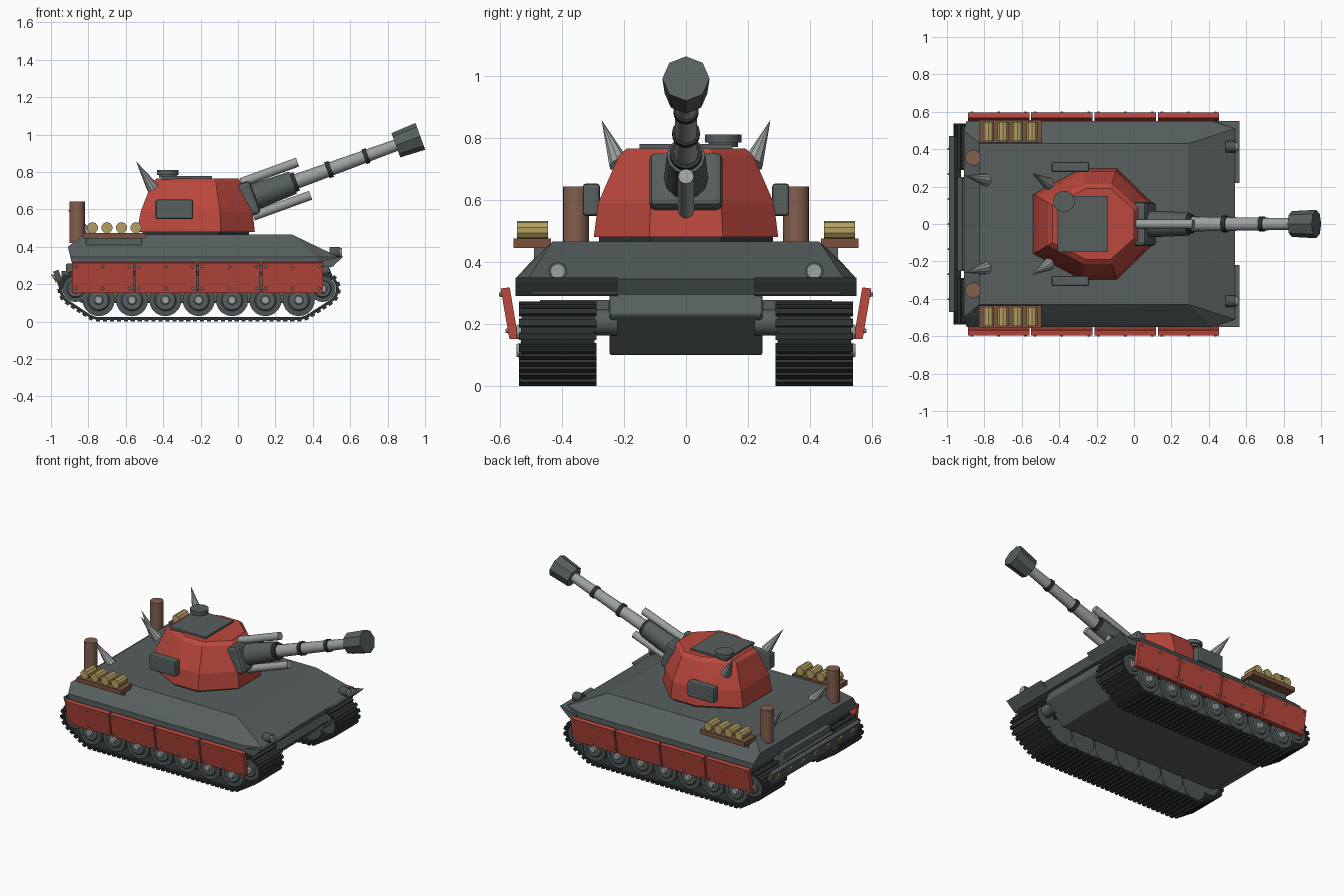
import bpy, bmesh, math
from mathutils import Vector, Matrix

if "Cube" in bpy.data.objects:
    bpy.data.objects.remove(bpy.data.objects["Cube"])


def material(name, *rgb):
    m = bpy.data.materials.new(name)
    m.diffuse_color = (*rgb, 1)
    m.use_nodes = True
    m.node_tree.nodes["Principled BSDF"].inputs["Base Color"].default_value = m.diffuse_color
    return m


GREY = material("armour grey", .095, .115, .113)
RED = material("red paint", .50, .065, .047)
STEEL = material("light steel", .33, .36, .35)
DARK = material("dark track", .026, .032, .032)
WHEEL = material("wheel grey", .075, .09, .09)
BROWN = material("brown pipe", .23, .115, .075)
WOOD = material("tray wood", .20, .085, .05)
TAN = material("tan canister", .46, .35, .12)


def box(bm, c, size, rot=None):
    m = Matrix.Translation(c) @ (rot or Matrix()) @ Matrix.Diagonal((*size, 1))
    bmesh.ops.create_cube(bm, size=1, matrix=m)


def tube(bm, p, q, r1, r2=None, n=16):
    p, q = Vector(p), Vector(q)
    m = Matrix.Translation((p + q) / 2) @ (q - p).to_track_quat('Z', 'Y').to_matrix().to_4x4()
    bmesh.ops.create_cone(bm, cap_ends=True, segments=n, radius1=r1,
                          radius2=r1 if r2 is None else r2, depth=(q - p).length, matrix=m)


def hull(bm, pts):
    vs = [bm.verts.new(p) for p in pts]
    r = bmesh.ops.convex_hull(bm, input=vs)
    junk = {v for v in r["geom_interior"] + r["geom_unused"] if isinstance(v, bmesh.types.BMVert)}
    bmesh.ops.delete(bm, geom=list(junk), context='VERTS')
    bmesh.ops.dissolve_limit(bm, angle_limit=.02, verts=bm.verts[:], edges=bm.edges[:])


def finish(bm, name, mat, bevel=0, smooth=False):
    bmesh.ops.recalc_face_normals(bm, faces=bm.faces[:])
    me = bpy.data.meshes.new(name)
    bm.to_mesh(me)
    bm.free()
    ob = bpy.data.objects.new(name, me)
    bpy.context.collection.objects.link(ob)
    me.materials.append(mat)
    if bevel:
        mod = ob.modifiers.new("bevel", 'BEVEL')
        mod.width, mod.segments = bevel, 2
    if smooth:
        bpy.ops.object.select_all(action='DESELECT')
        ob.select_set(True)
        bpy.context.view_layer.objects.active = ob
        bpy.ops.object.shade_smooth_by_angle(angle=math.radians(32))
    return ob


def part(name, mat, build, **kw):
    bm = bmesh.new()
    build(bm)
    return finish(bm, name, mat, **kw)


SIDES = (1, -1)

# Hull: upper deck with chamfered edges, and the lower tub
deck = [(-.885, .55, .30), (-.895, .55, .345), (-.91, .50, .40), (-.825, .43, .465),
        (.29, .43, .465), (.42, .55, .345), (.54, .51, .345), (.42, .55, .30), (.51, .5, .295)]
part("upper_hull", GREY, lambda b: hull(b, [(x, s * y, z) for x, y, z in deck for s in SIDES]))
tub = [(-.92, .31), (-.92, .17), (-.84, .10), (.37, .10), (.51, .23), (.48, .31)]
part("lower_hull", GREY, lambda b: hull(b, [(x, s * .247, z) for x, z in tub for s in SIDES]), bevel=.008)


# Front fenders, headlamps
def fenders(b):
    for s in SIDES:
        hull(b, [(x, s * y, z) for y in (.22, .55)
                 for x, z in ((.44, .325), (.565, .35), (.55, .335), (.50, .29), (.44, .30))])


part("front_fender", GREY, fenders)
bm, bm2 = bmesh.new(), bmesh.new()
for s in SIDES:
    tube(bm, (.49, s * .413, .37), (.545, s * .413, .37), .03)
    tube(bm2, (.545, s * .413, .37), (.555, s * .413, .37), .024)
finish(bm, "headlamp_housing", WHEEL, smooth=True)
finish(bm2, "headlamp_lens", STEEL, smooth=True)

# Rear bar with a row of teeth
tilt = Matrix.Rotation(math.radians(-20), 4, 'Y')
part("rear_bar", WHEEL, lambda b: box(b, (-.957, 0, .225), (.03, .94, .10), tilt))
part("rear_bar_mount", WHEEL, lambda b: box(b, (-.925, 0, .23), (.04, .5, .08)))


def teeth(b):
    for i in range(-3, 4):
        tube(b, (-.962, i * .134, .228), (-1.0, i * .134, .252), .022, 0, 6)


part("rear_teeth", TAN, teeth)

# Running gear
wheel_x = [-.745 + i * .1783 for i in range(7)]
FRONT, REAR = (.452, .175), (-.868, .175)


def track_path():
    arcs = [(FRONT, .080, -63, 90), (REAR, .080, 90, 243),
            ((wheel_x[0], .115), .098, 243, 270), ((wheel_x[-1], .115), .098, 270, 297)]
    pts = []
    for (cx, cz), r, a, e in arcs:
        n = max(3, int((e - a) / 12))
        for i in range(n + 1):
            t = math.radians(a + (e - a) * i / n)
            pts.append(Vector((cx + r * math.cos(t), 0, cz + r * math.sin(t))))
    return pts


def belt(b, s):
    pts = track_path()
    centre = Vector((-.2, 0, .14))
    rings = []
    for i, p in enumerate(pts):
        d = (pts[(i + 1) % len(pts)] - pts[i - 1]).normalized()
        nrm = Vector((d.z, 0, -d.x))
        rings.append([b.verts.new(p + nrm * o + Vector((0, s * y, 0)))
                      for o, y in ((-.008, .295), (.007, .295), (.007, .53), (-.008, .53))])
    for i in range(len(rings)):
        a, c = rings[i], rings[(i + 1) % len(rings)]
        for k in range(4):
            b.faces.new((a[k], a[(k + 1) % 4], c[(k + 1) % 4], c[k]))


def links(b, s, count=86):
    pts = track_path()
    segs = [(pts[i], pts[(i + 1) % len(pts)]) for i in range(len(pts))]
    segs = [(p, q, (q - p).length) for p, q in segs if (q - p).length > 1e-5]
    step = sum(l for _, _, l in segs) / count
    walked, nxt = 0, 0
    for p, q, l in segs:
        d = (q - p) / l
        nrm = Vector((d.z, 0, -d.x))
        rot = Matrix.Rotation(-math.atan2(d.z, d.x), 4, 'Y')
        while nxt < walked + l - 1e-6:
            c = p + d * (nxt - walked) + nrm * .010 + Vector((0, s * .4125, 0))
            box(b, c, (.022, .25, .014), rot)
            nxt += step
        walked += l


for s in SIDES:
    side = "left" if s > 0 else "right"
    part(side + "_track_belt", DARK, lambda b: belt(b, s))
    part(side + "_track_links", DARK, lambda b: links(b, s))
    tyres, discs, hubs = bmesh.new(), bmesh.new(), bmesh.new()
    spots = [(x, .115, .086) for x in wheel_x] + [(*FRONT, .070), (*REAR, .070)]
    for x, z, r in spots:
        tube(tyres, (x, s * .31, z), (x, s * .525, z), r, n=20)
        tube(discs, (x, s * .525, z), (x, s * .532, z), r * .68, r * .6, n=20)
        tube(hubs, (x, s * .53, z), (x, s * .546, z), .026, .02, n=10)
    for x, z in (FRONT, REAR):
        tube(discs, (x, s * .22, z + .03), (x, s * .30, z + .03), .042)
    finish(tyres, side + "_road_wheels", WHEEL, smooth=True)
    finish(discs, side + "_wheel_discs", GREY, smooth=True)
    finish(hubs, side + "_wheel_hubs", STEEL, smooth=True)

    # Slanted side skirts with rivets
    skirt, rivets = bmesh.new(), bmesh.new()
    for i in range(4):
        x0 = -.888 + i * .3385
        x1 = x0 + .328
        hull(skirt, [(x, s * y, z) for x in (x0, x1)
                     for y, z in ((.568, .318), (.597, .314), (.569, .152), (.540, .152))])
        for x in (x0 + .02, (x0 + x1) / 2, x1 - .02):
            for z in (.178, .295):
                y = .569 + (z - .152) * .173
                tube(rivets, (x, s * (y - .004), z), (x, s * (y + .008), z), .009, .006, 8)
    finish(skirt, side + "_skirt_panels", RED)
    finish(rivets, side + "_skirt_rivets", STEEL)

    # Deck stowage: exhaust pipe, tray and canisters
    part(side + "_exhaust", BROWN, lambda b: tube(b, (-.86, s * .355, .42), (-.86, s * .355, .643), .042), smooth=True)
    part(side + "_tray", WOOD, lambda b: box(b, (-.662, s * .495, .46), (.335, .12, .03)))
    part(side + "_tray_support", GREY, lambda b: box(b, (-.662, s * .465, .43), (.30, .05, .04)))

    def canisters(b):
        for i in range(4):
            x = -.778 + i * .0775
            tube(b, (x, s * .445, .502), (x, s * .545, .502), .03, n=10)
    part(side + "_canisters", TAN, canisters, smooth=True)

    # Spikes on turret and rear deck
    def spikes(b):
        tube(b, (-.455, s * .215, .715), (-.545, s * .272, .857), .034, 0, 10)
        tube(b, (-.79, s * .235, .455), (-.91, s * .26, .60), .034, 0, 10)
    part(side + "_spikes", STEEL, spikes, smooth=True)
    part(side + "_turret_box", GREY, lambda b: box(b, (-.34, s * .305, .60), (.20, .055, .105)), bevel=.01)


# Turret: stacked octagons
def octagon(x0, x1, hy, z):
    w = x1 - x0
    return [(x, s * y, z) for s in SIDES
            for x, y in ((x0, hy * .53), (x0 + w * .41, hy), (x1 - w * .29, hy), (x1, hy * .4))]


part("turret_ring", DARK, lambda b: hull(b, octagon(-.51, .06, .28, .45) + octagon(-.51, .06, .28, .49)))
part("turret", RED, lambda b: hull(b, octagon(-.54, .09, .297, .48) + octagon(-.52, .078, .283, .59)
                                  + octagon(-.46, .02, .215, .745) + octagon(-.435, 0, .19, .766)))
part("roof_plate", GREY, lambda b: box(b, (-.275, 0, .770), (.27, .30, .018)))
part("hatch", GREY, lambda b: (tube(b, (-.375, .12, .77), (-.375, .12, .79), .048),
                               tube(b, (-.375, .12, .785), (-.375, .12, .811), .058)), smooth=True)

# Gun, raised twenty degrees
A = math.radians(20)
U, V = Vector((math.cos(A), 0, math.sin(A))), Vector((-math.sin(A), 0, math.cos(A)))
PIVOT = Vector((.05, 0, .654))


def at(along, up=0):
    return PIVOT + U * along + V * up


elev = Matrix.Rotation(-A, 4, 'Y')
part("mantlet", GREY, lambda b: box(b, at(0), (.09, .235, .185), elev), bevel=.02)
part("gun_sleeve", GREY, lambda b: tube(b, at(.02), at(.26), .072, .062, 12), smooth=True)
part("barrel", STEEL, lambda b: tube(b, at(.2), at(.87), .041, .031), smooth=True)
part("recoil_cylinders", STEEL, lambda b: (tube(b, at(0, .095), at(.32, .095), .025),
                                           tube(b, at(0, -.095), at(.325, -.095), .025)), smooth=True)
part("barrel_bands", DARK, lambda b: [tube(b, at(d - .012), at(d + .012), r)
                                      for d, r in ((.268, .052), (.465, .045), (.675, .041))], smooth=True)
part("muzzle", GREY, lambda b: tube(b, at(.845), at(.984), .069, .076, 8))
